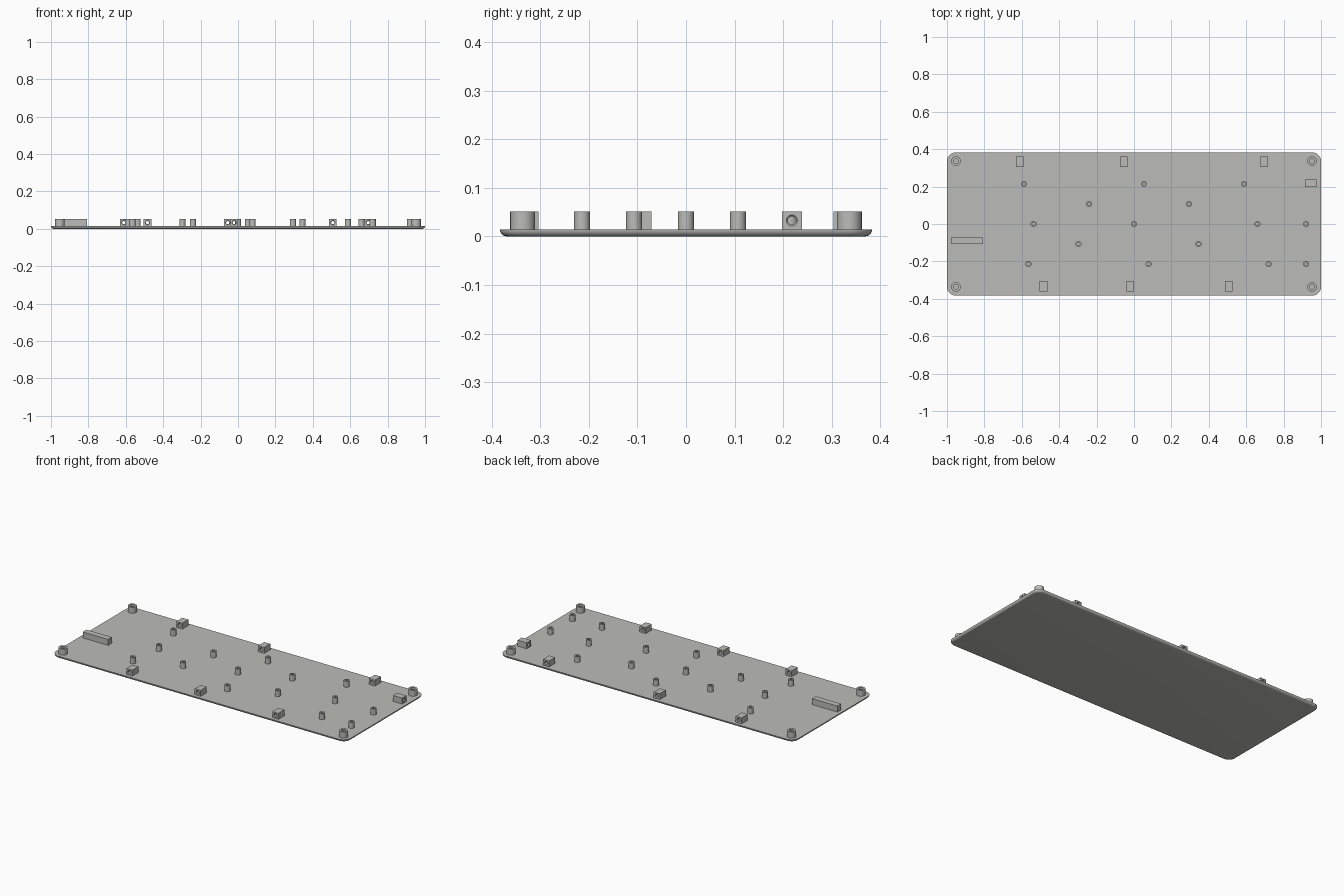
import bpy, bmesh
from math import sin, cos, pi
from mathutils import Vector

if "Cube" in bpy.data.objects:
    bpy.data.objects.remove(bpy.data.objects["Cube"])

HX, HY, T, TOP = 1.0, 0.383, 0.0145, 0.051   # plate half size, thickness, post height
grey = bpy.data.materials.new("light grey")
grey.diffuse_color = (0.5, 0.5, 0.48, 1)
grey.use_nodes = True
grey.node_tree.nodes["Principled BSDF"].inputs["Base Color"].default_value = grey.diffuse_color


def loft(name, rings, loop=False):
    """Join equal-length rings with quads, either capped or closed into a loop."""
    bm = bmesh.new()
    vs = [[bm.verts.new(p) for p in r] for r in rings]
    n = len(vs[0])
    pairs = list(zip(vs, vs[1:])) + ([(vs[-1], vs[0])] if loop else [])
    for a, b in pairs:
        for i in range(n):
            j = (i + 1) % n
            bm.faces.new((a[i], a[j], b[j], b[i]))
    if not loop:
        bm.faces.new(vs[0][::-1])
        bm.faces.new(vs[-1])
    bmesh.ops.recalc_face_normals(bm, faces=bm.faces)
    me = bpy.data.meshes.new(name)
    bm.to_mesh(me)
    bm.free()
    me.materials.append(grey)
    ob = bpy.data.objects.new(name, me)
    bpy.context.collection.objects.link(ob)
    bpy.ops.object.select_all(action='DESELECT')
    bpy.context.view_layer.objects.active = ob
    ob.select_set(True)
    bpy.ops.object.shade_smooth_by_angle(angle=pi / 6)
    return ob


def circle(r, n):
    return [(r * cos(2 * pi * i / n), r * sin(2 * pi * i / n)) for i in range(n)]


def rectangle(hx, hy, n):
    """Rectangle outline sampled to match a circle of n points (n divisible by 8)."""
    return [(hx * c / max(abs(c), abs(s)), hy * s / max(abs(c), abs(s)))
            for c, s in circle(1, n)]


def rounded(inset, z, r=0.048, seg=8):
    """Rounded-rectangle outline of the plate."""
    pts = []
    for q, (sx, sy) in enumerate(((1, 1), (-1, 1), (-1, -1), (1, -1))):
        for k in range(seg + 1):
            a = (q + k / seg) * pi / 2
            pts.append((sx * (HX - r) + (r - inset) * cos(a),
                        sy * (HY - r) + (r - inset) * sin(a), z))
    return pts


def post(name, x, y, r, hole):
    """Hollow round post standing on the plate."""
    loft(name, [[(x + u, y + v, z) for u, v in circle(rr, 32)]
                for rr, z in ((r, T), (r, TOP), (hole, TOP), (hole, T))], loop=True)


def drilled_block(name, x, y, length, along_x=False):
    """Block with a horizontal through hole with chamfered mouths."""
    def place(pts, d):
        return [(x + d, y + u, z + v) if along_x else (x + u, y + d, z + v)
                for u, v in pts]
    z, h, n, c = (T + TOP) / 2, length / 2, 32, 0.003
    outer = rectangle(0.0205, (TOP - T) / 2, n)
    loft(name, [place(outer, -h), place(outer, h),
                place(circle(0.0115, n), h), place(circle(0.0085, n), h - c),
                place(circle(0.0085, n), c - h), place(circle(0.0115, n), -h)], loop=True)


# Base plate with rounded lower edge
steps = [k / 6 * pi / 2 for k in range(7)]
loft("base_plate", [rounded(T * (1 - sin(a)), T * (1 - cos(a))) for a in steps])

# Corner posts
for sx in (-1, 1):
    for sy in (-1, 1):
        post("corner_post", sx * 0.952, sy * 0.336, 0.0255, 0.013)

# Small standoffs, in rows
rows = {0.214: (-0.588, 0.053, 0.588),
        0.107: (-0.241, 0.294),
        0.0: (-0.537, 0.0, 0.66, 0.92),
        -0.107: (-0.297, 0.345),
        -0.214: (-0.564, 0.078, 0.72, 0.92)}
for y, xs in rows.items():
    for x in xs:
        post("standoff", x, y, 0.0165, 0.008)

# Drilled edge blocks
for x in (-0.611, -0.055, 0.696):
    drilled_block("back_block", x, 0.333, 0.058)
for x in (-0.484, -0.02, 0.507):
    drilled_block("front_block", x, -0.333, 0.058)
drilled_block("right_block", 0.945, 0.218, 0.062, along_x=True)

# Solid bar on the left
bar = [(-0.978, -0.108), (-0.806, -0.108), (-0.806, -0.071), (-0.978, -0.071)]
loft("left_bar", [[(x, y, z) for x, y in bar] for z in (T, TOP)])
